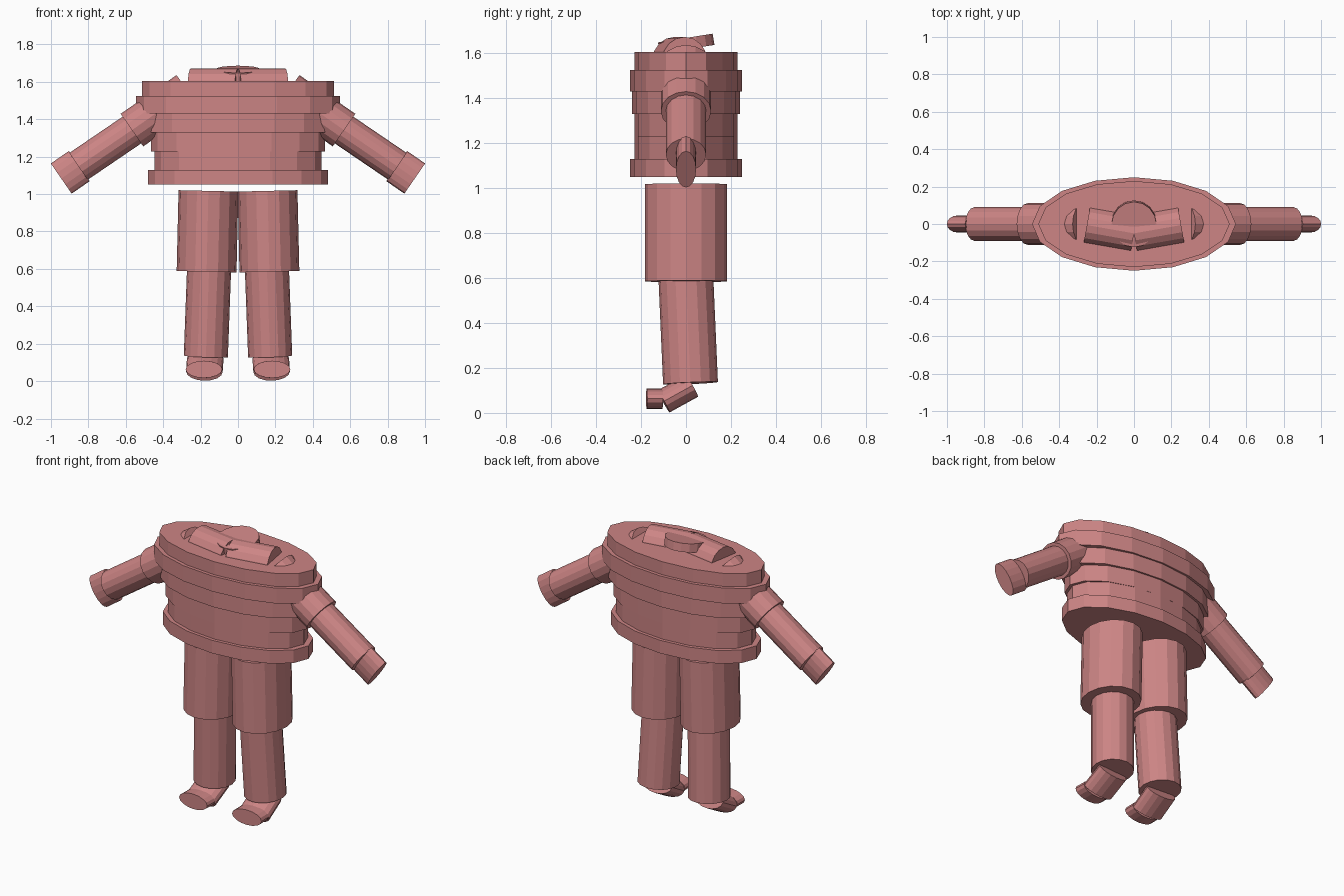
import bpy, bmesh, math
from mathutils import Vector, Matrix

if "Cube" in bpy.data.objects:
    bpy.data.objects.remove(bpy.data.objects["Cube"])

skin = bpy.data.materials.new("dusty_rose")
skin.diffuse_color = (0.61, 0.235, 0.235, 1)
skin.use_nodes = True
skin.node_tree.nodes["Principled BSDF"].inputs["Base Color"].default_value = skin.diffuse_color


def segment(name, start, end, ru, rv, side, n=16):
    """Elliptical cylinder: radius ru along the side direction, rv across it."""
    a, b = Vector(start), Vector(end)
    w = (b - a).normalized()
    u = Vector(side)
    u = (u - w * u.dot(w)).normalized()
    v = w.cross(u)
    bm = bmesh.new()
    rings = []
    for c in (a, b):
        rings.append([bm.verts.new(c + u * ru * math.cos(t) + v * rv * math.sin(t))
                      for t in (2 * math.pi * i / n for i in range(n))])
    lo, hi = rings
    bm.faces.new(lo[::-1])
    bm.faces.new(hi)
    for i in range(n):
        j = (i + 1) % n
        bm.faces.new((lo[i], lo[j], hi[j], hi[i]))
    me = bpy.data.meshes.new(name)
    bm.to_mesh(me)
    bm.free()
    me.materials.append(skin)
    ob = bpy.data.objects.new(name, me)
    bpy.context.collection.objects.link(ob)


X, Y = (1, 0, 0), (0, 1, 0)

# torso: stacked oval bands (bottom, top, half width, half depth)
bands = [("hip_band", 1.05, 1.13, 0.48, 0.25),
         ("waist_band", 1.13, 1.228, 0.447, 0.23),
         ("belly_band", 1.228, 1.33, 0.465, 0.23),
         ("rib_band", 1.33, 1.43, 0.50, 0.24),
         ("chest_band", 1.43, 1.525, 0.545, 0.25),
         ("shoulder_band", 1.525, 1.605, 0.512, 0.23)]
for name, z0, z1, rx, ry in bands:
    segment(name, (0, 0, z0), (0, 0, z1), rx, ry, X)

# neck: thin disc tipped forward
segment("neck", (0, 0.005, 1.617), (0, -0.003, 1.667), 0.12, 0.123, X)

# mirrored parts: name, start, end, radius along side axis, other radius, side axis
limbs = [
    ("collarbone", (0.0, -0.05, 1.572), (0.252, -0.006, 1.572), 0.1, 0.1, Y),
    ("upper_arm", (0.268, 0, 1.549), (0.567, 0, 1.342), 0.112, 0.106, Y),
    ("forearm", (0.55, 0, 1.354), (0.853, 0, 1.148), 0.09, 0.087, Y),
    ("hand", (0.848, 0, 1.15), (0.945, 0, 1.083), 0.045, 0.098, Y),
    ("thigh", (0.158, 0, 1.017), (0.168, 0, 0.585), 0.16, 0.183, X),
    ("shin", (0.155, 0, 0.59), (0.172, 0.02, 0.132), 0.118, 0.122, X),
    ("foot", (0.175, 0.027, 0.121), (0.18, -0.1, 0.051), 0.098, 0.056, X),
    ("toes", (0.18, -0.105, 0.063), (0.182, -0.175, 0.063), 0.098, 0.046, X),
]
for tag, s in (("right", 1), ("left", -1)):
    for name, a, b, ru, rv, side in limbs:
        segment(f"{tag}_{name}", (s * a[0], a[1], a[2]), (s * b[0], b[1], b[2]),
                ru, rv, side)
